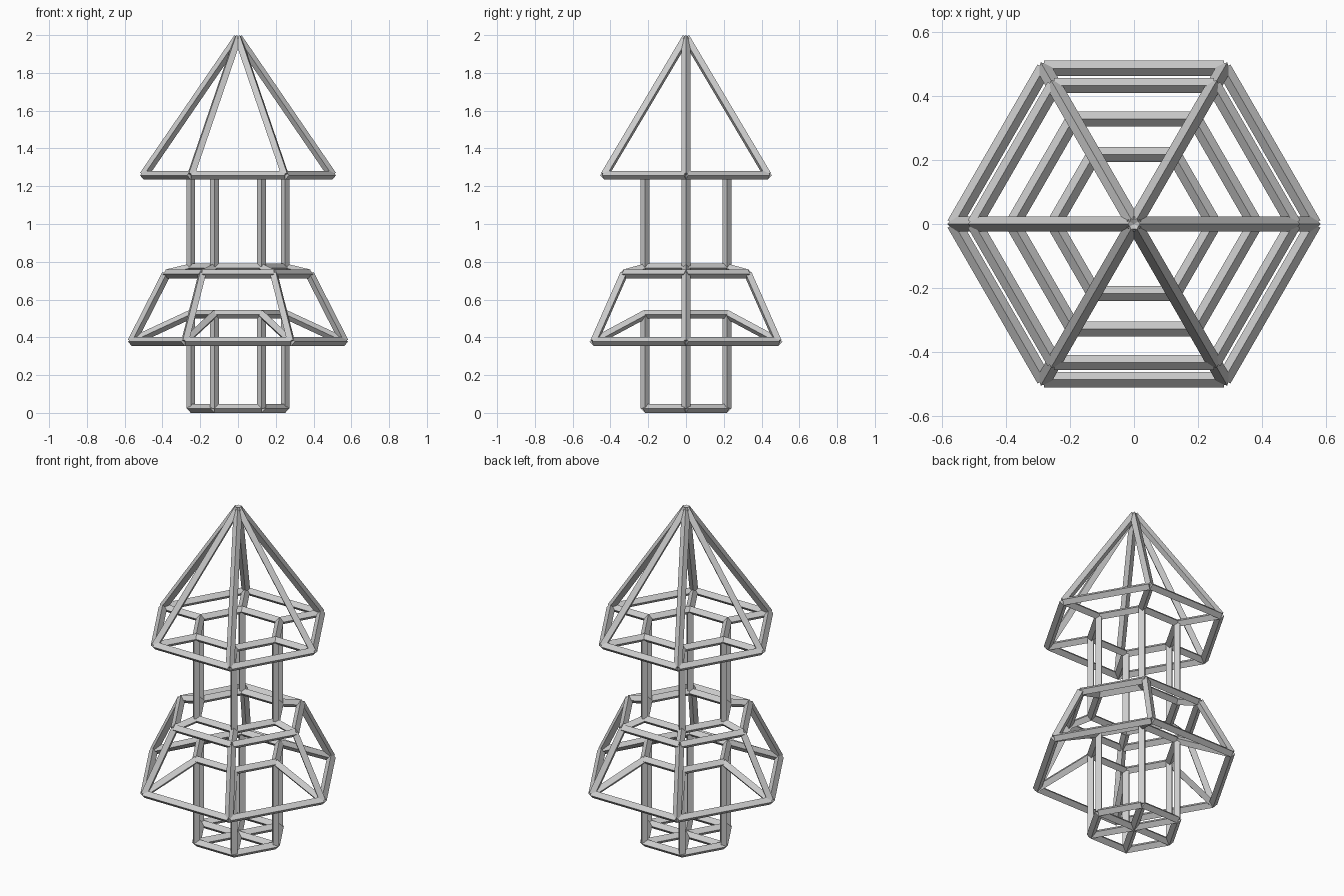
import bpy, bmesh, math
from mathutils import Vector, Matrix

if "Cube" in bpy.data.objects:
    bpy.data.objects.remove(bpy.data.objects["Cube"])

BAR = 0.0235   # half diagonal of the diamond-section bars
SIDES = 6


def point(r, z, i):
    a = math.tau * i / SIDES
    return Vector((r * math.cos(a), r * math.sin(a), z))


def bar(bm, a, b):
    d = b - a
    rot = d.to_track_quat('Z', 'Y').to_matrix().to_4x4()
    bmesh.ops.create_cone(bm, cap_ends=True, segments=4, radius1=BAR, radius2=BAR,
                          depth=d.length, matrix=Matrix.Translation((a + b) / 2) @ rot)


def frame(name, rings=(), ribs=()):
    """Hexagonal rings (r, z) and six-fold ribs between pairs of (r, z)."""
    bm = bmesh.new()
    for i in range(SIDES):
        for r, z in rings:
            bar(bm, point(r, z, i), point(r, z, i + 1))
        for p, q in ribs:
            bar(bm, point(*p, i), point(*q, i))
    me = bpy.data.meshes.new(name)
    bm.to_mesh(me)
    bm.free()
    bpy.context.collection.objects.link(bpy.data.objects.new(name, me))


# Profile from base centre to apex
centre = (0, BAR)
base = (0.25, BAR)
neck = (0.25, 0.522)
skirt_rim = (0.562, 0.377)
skirt_top = (0.379, 0.736)
collar = (0.25, 0.767)
post_top = (0.25, 1.258)
eave = (0.499, 1.258)
apex = (0, 1.986)

# Base hexagon with spokes
frame("base", [base], [(centre, base)])
# Lower column
frame("lower_column", [neck], [(base, neck)])
# Flared skirt with sloping underside and top
frame("skirt", [skirt_rim, skirt_top],
      [(neck, skirt_rim), (skirt_rim, skirt_top), (skirt_top, collar)])
# Upper column
frame("upper_column", [collar, post_top], [(collar, post_top)])
# Pointed roof with flat soffit
frame("roof", [eave], [(post_top, eave), (eave, apex)])
